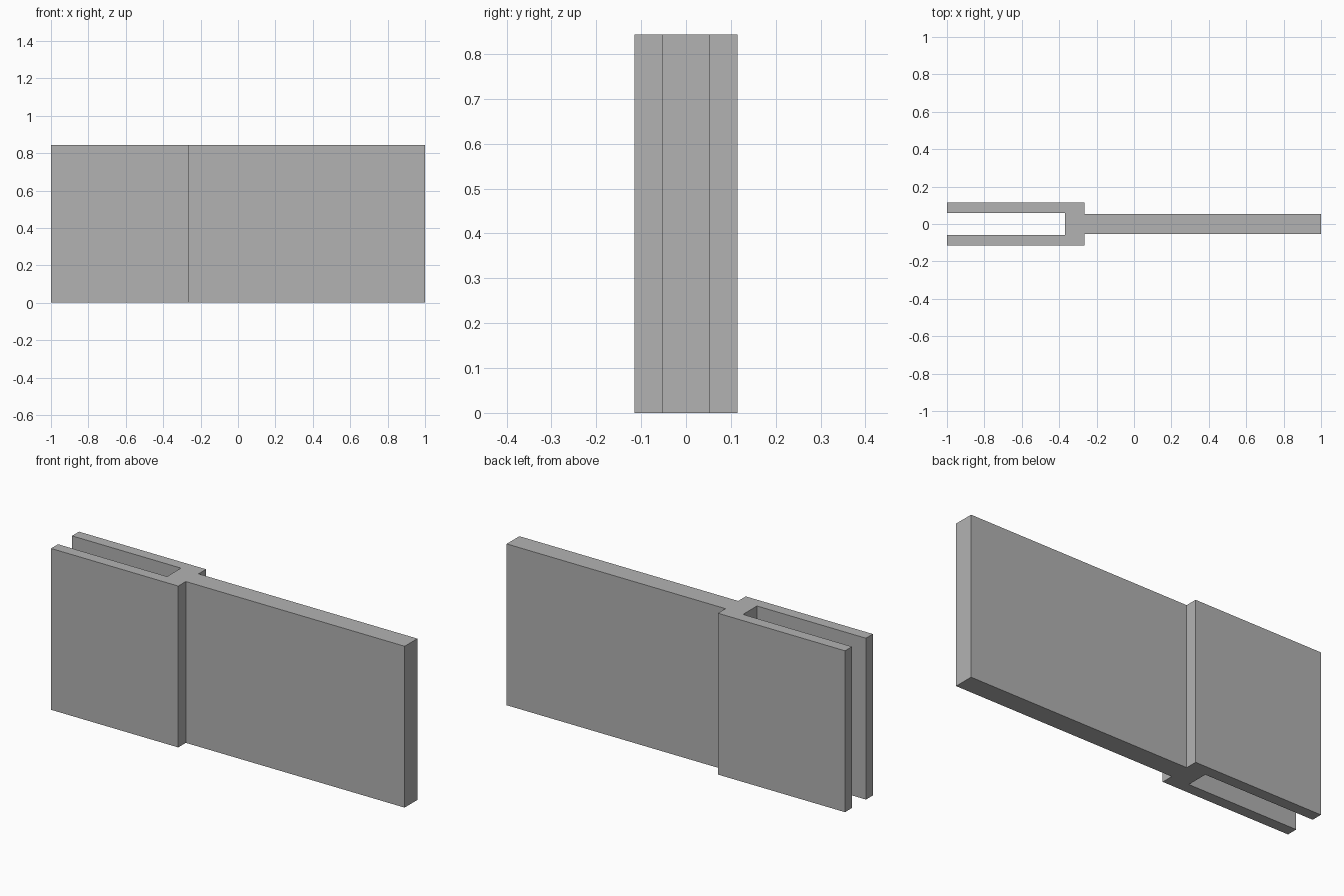
import bpy
import bmesh

cube = bpy.data.objects.get("Cube")
if cube:
    bpy.data.objects.remove(cube, do_unlink=True)

# Plain grey material
grey = bpy.data.materials.new("plain_grey")
grey.use_nodes = True
colour = (0.448, 0.448, 0.448, 1.0)
grey.diffuse_color = colour
grey.node_tree.nodes["Principled BSDF"].inputs["Base Color"].default_value = colour

HEIGHT = 0.843
TONGUE = 0.0525   # half thickness of the tongue
SLOT = 0.0575     # half width of the slot
OUTER = 0.115     # half thickness of the forked end
STEP_X = -0.265   # where the fork meets the tongue
SLOT_X = -0.37    # closed end of the slot

# Half of the plan outline, mirrored across y to close the loop
half = [(1, TONGUE), (STEP_X, TONGUE), (STEP_X, OUTER),
        (-1, OUTER), (-1, SLOT), (SLOT_X, SLOT)]
outline = half + [(x, -y) for x, y in reversed(half)]

# Forked connector: outline extruded straight up
bm = bmesh.new()
base = bm.faces.new([bm.verts.new((x, y, 0)) for x, y in outline])
top = bmesh.ops.extrude_face_region(bm, geom=[base], use_keep_orig=True)
verts = [g for g in top["geom"] if isinstance(g, bmesh.types.BMVert)]
bmesh.ops.translate(bm, verts=verts, vec=(0, 0, HEIGHT))
bmesh.ops.recalc_face_normals(bm, faces=bm.faces)

mesh = bpy.data.meshes.new("forked_connector")
bm.to_mesh(mesh)
bm.free()
mesh.materials.append(grey)
connector = bpy.data.objects.new("forked_connector", mesh)
bpy.context.collection.objects.link(connector)
